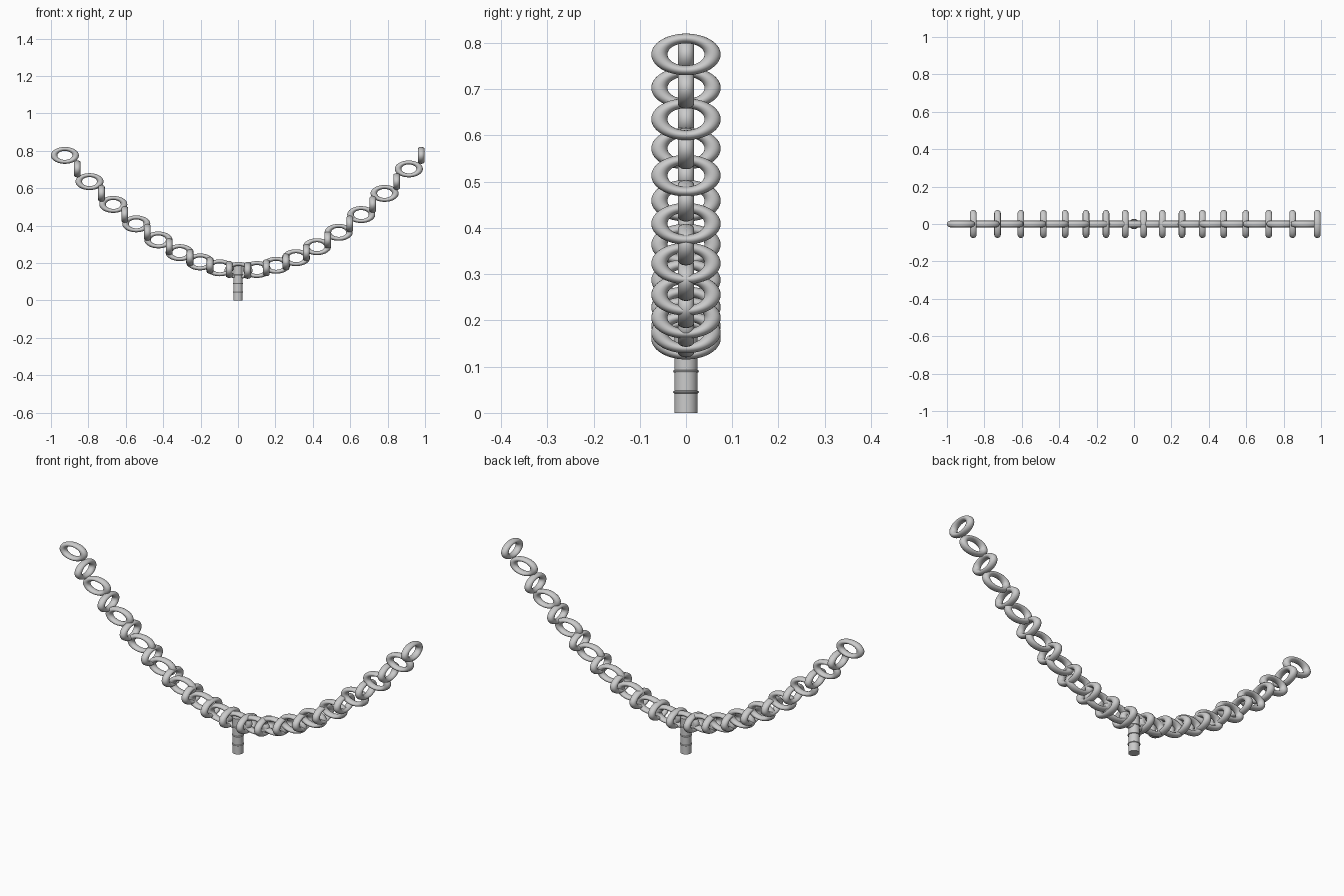
import bpy, math

if "Cube" in bpy.data.objects:
    bpy.data.objects.remove(bpy.data.objects["Cube"])


def finish(ob, name):
    ob.name = name
    bpy.ops.object.shade_smooth_by_angle(angle=math.radians(40))
    return ob


def link(i, x, z, sideways):
    # Oval ring: flattened vertically, facing front or facing sideways
    bpy.ops.mesh.primitive_torus_add(major_radius=0.0575, minor_radius=0.0175,
                                     major_segments=48, minor_segments=20)
    ob = bpy.context.object
    ob.scale = (1, 0.6, 1)
    ob.rotation_euler = (math.pi / 2, 0, math.pi / 2 if sideways else 0)
    ob.location = (x, 0, z)
    finish(ob, f"chain_link_{i:02d}")


# Hanging chain of alternating links along a sagging curve
COUNT = 34
for i in range(COUNT):
    k = i - (COUNT - 1) / 2
    x = 0.027 + 0.0485 * k + 0.00056 * k * abs(k)
    z = 0.16 + 0.00226 * k * k
    link(i, x, z, i % 2 == 1)

# Short post under the middle of the chain
HEIGHT = 0.18
bpy.ops.mesh.primitive_cylinder_add(vertices=32, radius=0.025, depth=HEIGHT,
                                    location=(0, 0, HEIGHT / 2))
finish(bpy.context.object, "post")

# Thin raised bands on the post
for n in range(1, 4):
    bpy.ops.mesh.primitive_torus_add(major_radius=0.025, minor_radius=0.003,
                                     major_segments=32, minor_segments=8,
                                     location=(0, 0, 0.045 * n))
    finish(bpy.context.object, f"post_band_{n}")
